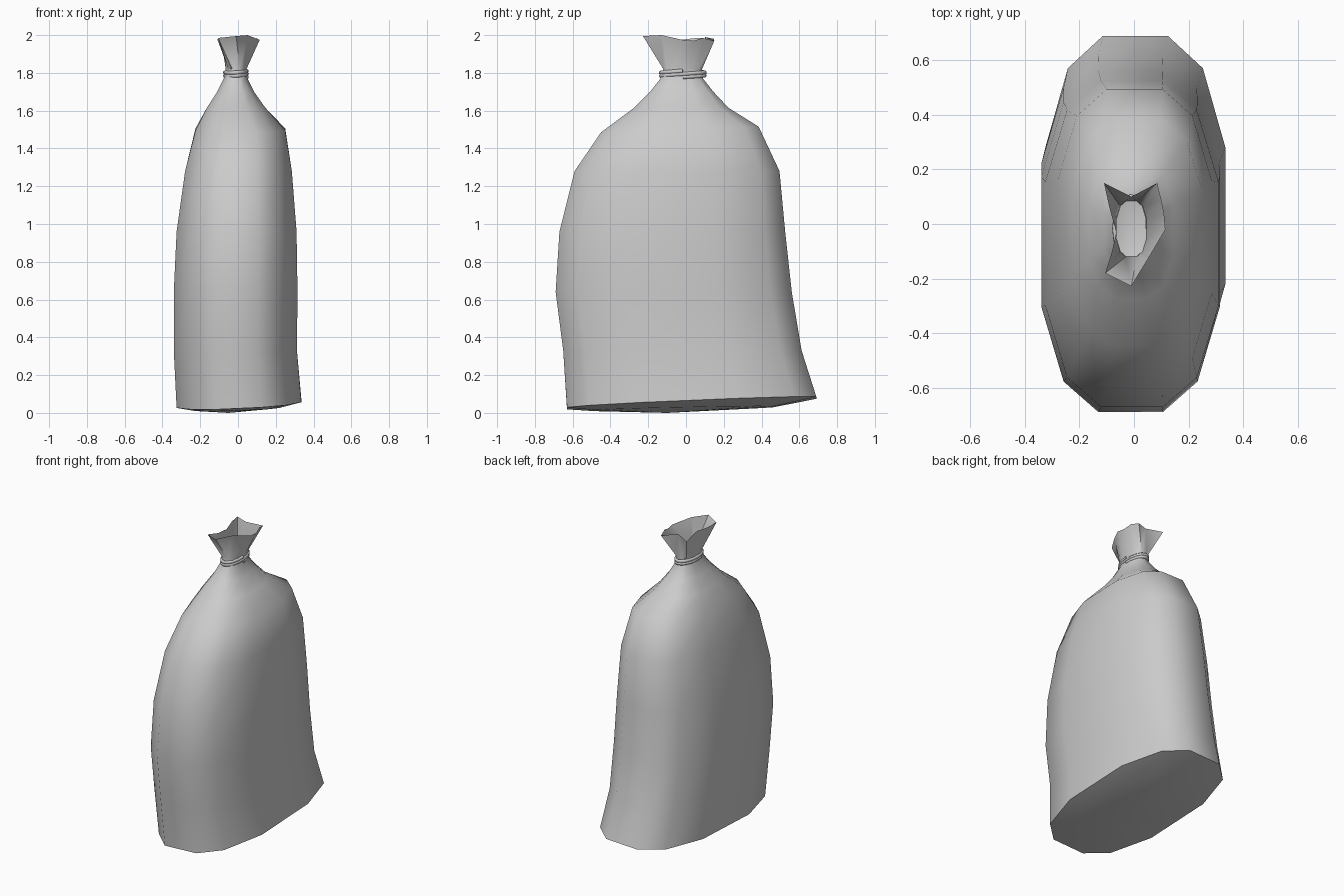
import bpy, bmesh, math

if "Cube" in bpy.data.objects:
    bpy.data.objects.remove(bpy.data.objects["Cube"])

# Cross-section of the bag: 12 columns, rounded rectangle, unit half-widths
quad = [(1.0, 0.38), (0.75, 0.82), (0.36, 1.0)]
section = (quad + [(-x, y) for x, y in reversed(quad)]
           + [(-x, -y) for x, y in quad]
           + [(x, -y) for x, y in reversed(quad)])


def ring(z, x0, x1, y0, y1, lean_x=0.0, lean_y=0.0):
    cx, cy, hx, hy = (x0 + x1) / 2, (y0 + y1) / 2, (x1 - x0) / 2, (y1 - y0) / 2
    return [(cx + hx * u, cy + hy * v, z + lean_x * u + lean_y * v) for u, v in section]


def make_object(name, rings, bottom=None, angle=55):
    bm = bmesh.new()
    rows = [[bm.verts.new(p) for p in r] for r in rings]
    n = len(section)
    for a, b in zip(rows, rows[1:]):
        for i in range(n):
            j = (i + 1) % n
            bm.faces.new((a[i], a[j], b[j], b[i]))
    if bottom:
        c = bm.verts.new(bottom)
        for i in range(n):
            bm.faces.new((rows[0][(i + 1) % n], rows[0][i], c))
    mesh = bpy.data.meshes.new(name)
    bm.to_mesh(mesh)
    bm.free()
    mesh.polygons.foreach_set("use_smooth", [True] * len(mesh.polygons))
    mesh.set_sharp_from_angle(angle=math.radians(angle))
    obj = bpy.data.objects.new(name, mesh)
    bpy.context.collection.objects.link(obj)
    return obj


# Bag body: tilted base, full sides, slumped shoulders, pinched neck
profile = [
    (0.022, -0.23, 0.22, -0.48, 0.46, 0.008, 0.010),
    (0.052, -0.325, 0.335, -0.63, 0.69, 0.015, 0.028),
    (0.33, -0.34, 0.312, -0.65, 0.612),
    (0.64, -0.34, 0.315, -0.69, 0.56),
    (0.96, -0.325, 0.31, -0.67, 0.525),
    (1.28, -0.28, 0.285, -0.59, 0.495),
    (1.50, -0.225, 0.25, -0.45, 0.385, 0.0, 0.015),
    (1.615, -0.165, 0.145, -0.275, 0.225),
    (1.70, -0.11, 0.085, -0.19, 0.145),
    (1.77, -0.075, 0.05, -0.135, 0.09),
    (1.82, -0.065, 0.045, -0.12, 0.085),
]
rings = [ring(*p) for p in profile]

# Crumpled open mouth above the tie
mouth = [(0.11, 0.04, 1.97), (0.10, 0.09, 1.985), (0.085, 0.15, 1.97),
         (-0.01, 0.10, 1.99), (-0.11, 0.15, 1.98), (-0.09, 0.06, 1.985),
         (-0.065, -0.03, 1.975), (-0.08, -0.10, 1.97), (-0.105, -0.18, 1.985),
         (-0.01, -0.228, 1.995), (0.05, -0.13, 2.0), (0.115, -0.02, 1.975)]
rings.append(mouth)
make_object("bag", rings, bottom=(-0.05, -0.1, 0.0))

# Gathered cloth closing the neck inside the mouth
make_object("neck_gather", [ring(1.82, -0.064, 0.044, -0.119, 0.084)],
            bottom=(-0.01, -0.02, 1.80))

# Cord wound twice round the neck
cord = bpy.data.curves.new("neck_cord", "CURVE")
cord.dimensions = "3D"
cord.bevel_depth = 0.011
cord.bevel_resolution = 1
cord.use_fill_caps = True
spline = cord.splines.new("POLY")
steps = 16
spline.points.add(2 * steps)
for i, p in enumerate(spline.points):
    t = 2 * math.pi * i / steps
    p.co = (-0.011 + 0.058 * math.cos(t), -0.017 + 0.116 * math.sin(t),
            1.777 + 0.033 * i / (2 * steps) + 0.005 * math.sin(t), 1)
bpy.context.collection.objects.link(bpy.data.objects.new("neck_cord", cord))
